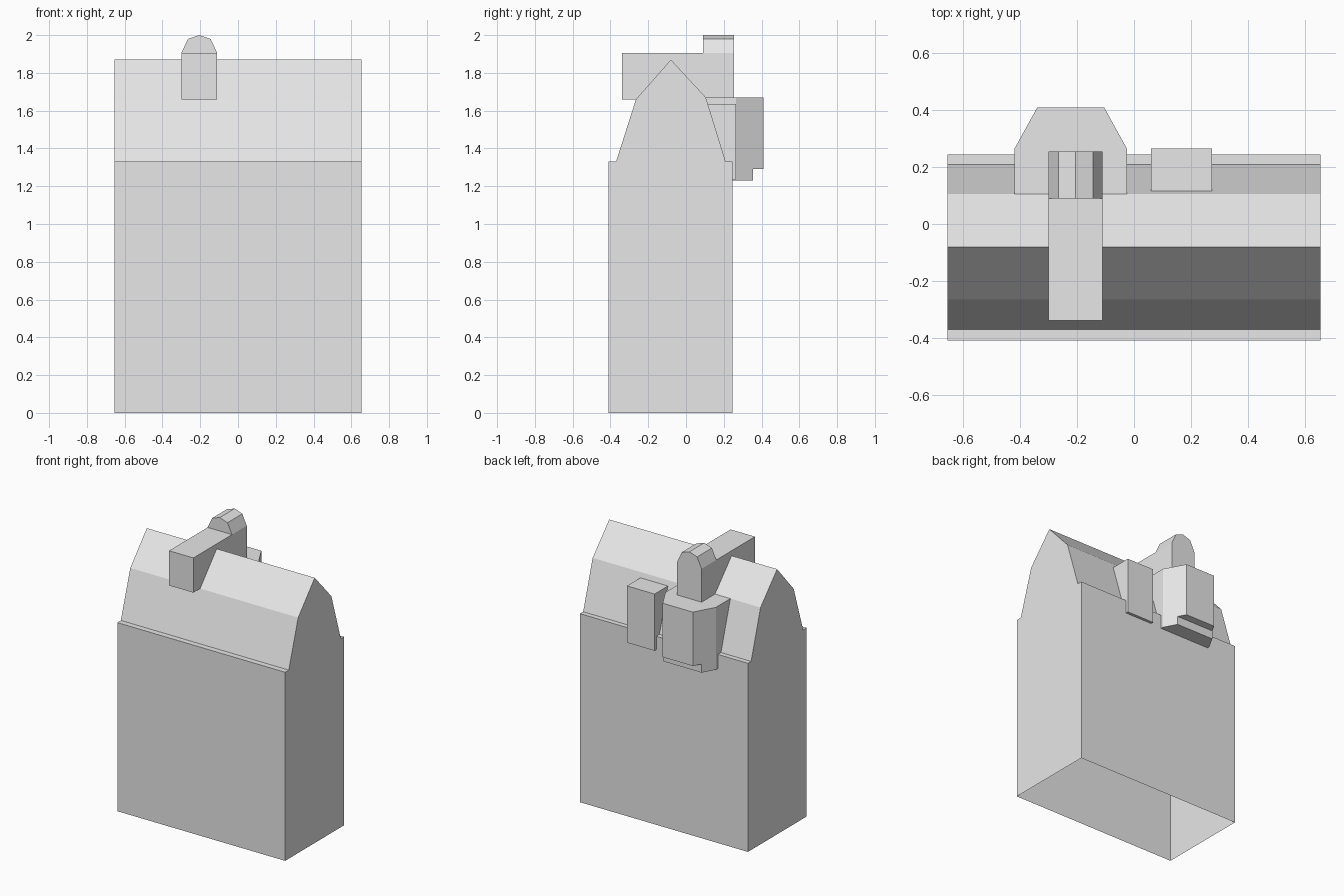
import bpy
import bmesh
from mathutils import Vector

cube = bpy.data.objects.get("Cube")
if cube:
    bpy.data.objects.remove(cube, do_unlink=True)

GREY = (0.8, 0.8, 0.8, 1.0)
grey = bpy.data.materials.new("plain grey")
grey.use_nodes = True
grey.diffuse_color = GREY
grey.node_tree.nodes["Principled BSDF"].inputs["Base Color"].default_value = GREY


def prism(name, outline, axis, start, end, open_bottom=False):
    """Extrude a flat outline along an axis; outline holds the other two coordinates in order."""
    bm = bmesh.new()
    points = []
    for p in outline:
        co = list(p)
        co.insert(axis, start)
        points.append(bm.verts.new(co))
    face = bm.faces.new(points)
    new = bmesh.ops.extrude_face_region(bm, geom=[face])["geom"]
    shift = Vector((0, 0, 0))
    shift[axis] = end - start
    bmesh.ops.translate(bm, vec=shift, verts=[v for v in new if isinstance(v, bmesh.types.BMVert)])
    bmesh.ops.recalc_face_normals(bm, faces=bm.faces)
    if open_bottom:
        under = [f for f in bm.faces if f.normal.z < -0.9]
        bmesh.ops.delete(bm, geom=under, context="FACES_ONLY")
    mesh = bpy.data.meshes.new(name)
    bm.to_mesh(mesh)
    bm.free()
    mesh.materials.append(grey)
    obj = bpy.data.objects.new(name, mesh)
    bpy.context.scene.collection.objects.link(obj)
    return obj


def rect(a0, a1, b0, b1):
    return [(a0, b0), (a1, b0), (a1, b1), (a0, b1)]


# House shell with a ledge and a two-pitch roof, open underneath
section = [(-0.41, 0), (-0.41, 1.33), (-0.37, 1.33), (-0.265, 1.66), (-0.08, 1.87),
           (0.105, 1.67), (0.21, 1.33), (0.245, 1.33), (0.245, 0)]
prism("house_shell", section, 0, -0.655, 0.655, open_bottom=True)
cutter = prism("shell_cutter", section, 0, -0.655, 0.655)
cutter.hide_render = True
cutter.hide_viewport = True
cutter.display_type = "WIRE"

# Long dormer through the roof, with an arched gable at the back
dormer = prism("roof_dormer", rect(-0.30, -0.11, 1.66, 1.905), 1, -0.34, 0.255)
arch = [(-0.30, 1.905), (-0.265, 1.98), (-0.205, 2.0), (-0.145, 1.98), (-0.11, 1.905)]
prism("arched_gable", arch, 1, 0.09, 0.255)


# Canted bay at the back, with a shallower skirt under it
def bay_outline(depth):
    mid, half, shoulder = -0.2225, 0.1975, 0.265
    front_half = half - 0.08 * (depth - shoulder) / 0.145
    side = [(half, 0.095), (half, shoulder), (front_half, depth)]
    return [(mid - x, y) for x, y in side] + [(mid + x, y) for x, y in reversed(side)]


bay = prism("bay_window", bay_outline(0.41), 2, 1.29, 1.67)
skirt = prism("bay_skirt", bay_outline(0.355), 2, 1.23, 1.29)

# Plain box dormer beside the bay
box = prism("box_dormer", rect(0.06, 0.275, 0.11, 0.265), 2, 1.235, 1.635)

# Trim the parts where they enter the house
for part in (dormer, bay, skirt, box):
    trim = part.modifiers.new("trim", "BOOLEAN")
    trim.operation = "DIFFERENCE"
    trim.solver = "EXACT"
    trim.object = cutter
